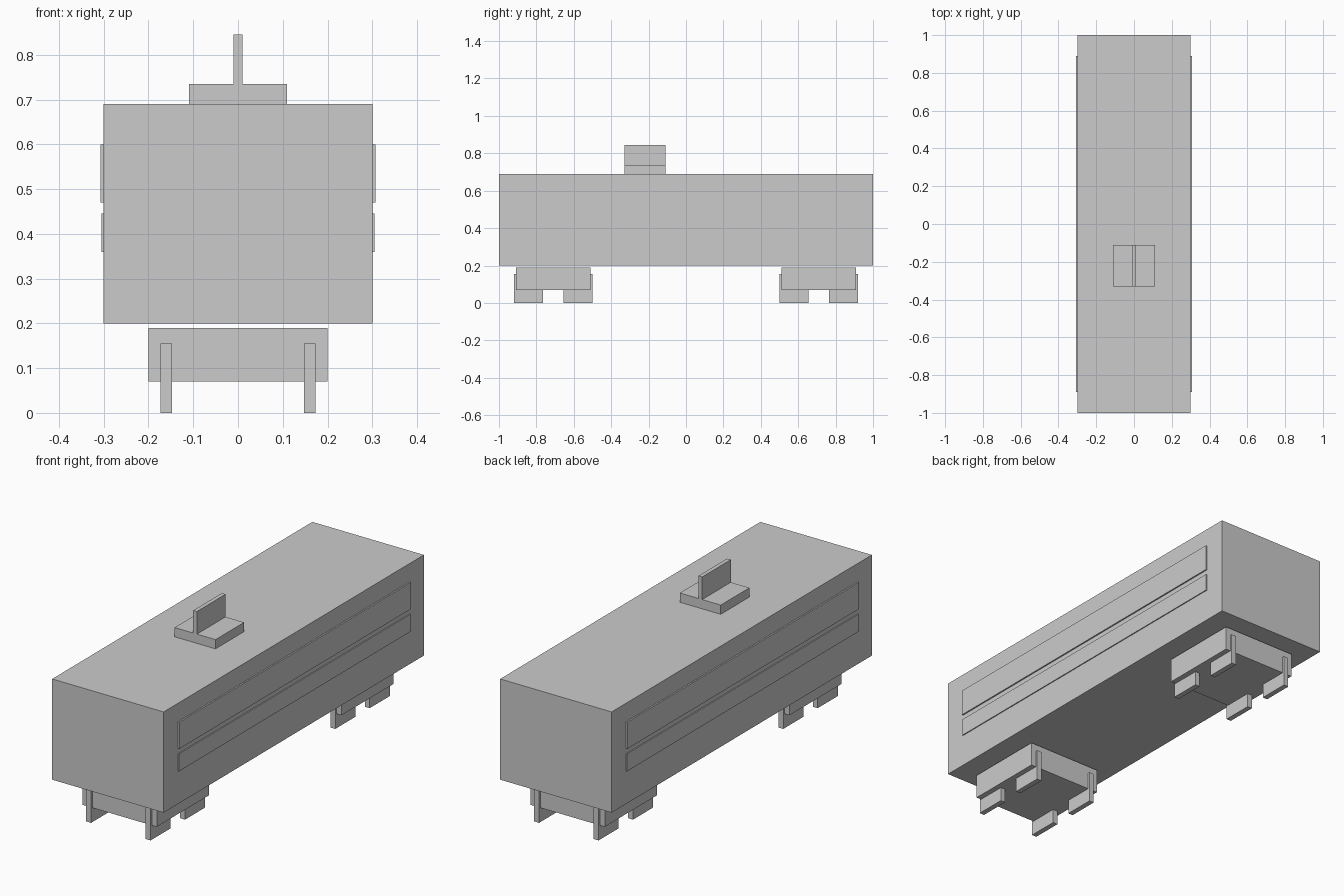
import bpy

if "Cube" in bpy.data.objects:
    bpy.data.objects.remove(bpy.data.objects["Cube"])


def box(name, x, y, z):
    """Axis-aligned box from (min, max) ranges."""
    lo, hi = zip(x, y, z)
    bpy.ops.mesh.primitive_cube_add(size=1, location=[(a + b) / 2 for a, b in zip(lo, hi)])
    obj = bpy.context.object
    obj.name = name
    obj.scale = [b - a for a, b in zip(lo, hi)]
    bpy.ops.object.transform_apply(location=False, rotation=False, scale=True)
    return obj


def span(centre, size):
    return (centre - size / 2, centre + size / 2)


# Carriage body
box("carriage_body", (-0.3, 0.3), (-1, 1), (0.2, 0.69))

# Window band and lower stripe on both sides
for side, s in (("left", -1), ("right", 1)):
    box(f"{side}_window_band", sorted((s * 0.295, s * 0.307)), (-0.89, 0.89), (0.47, 0.60))
    box(f"{side}_stripe", sorted((s * 0.295, s * 0.305)), (-0.89, 0.89), (0.36, 0.445))

# Roof current collector: base plate and upright fin
box("collector_base", (-0.11, 0.11), span(-0.22, 0.22), (0.69, 0.735))
box("collector_fin", (-0.01, 0.01), span(-0.22, 0.22), (0.735, 0.845))

# Bogies, each with four blocky wheels
for end, e in (("front", -1), ("rear", 1)):
    cy = e * 0.71
    box(f"{end}_bogie", (-0.2, 0.2), span(cy, 0.4), (0.07, 0.19))
    for axle, dy in (("inner", -0.1325), ("outer", 0.1325)):
        for side, s in (("left", -1), ("right", 1)):
            box(f"{end}_{axle}_{side}_wheel", span(s * 0.16, 0.026),
                span(cy + e * dy, 0.154), (0.0, 0.155))
